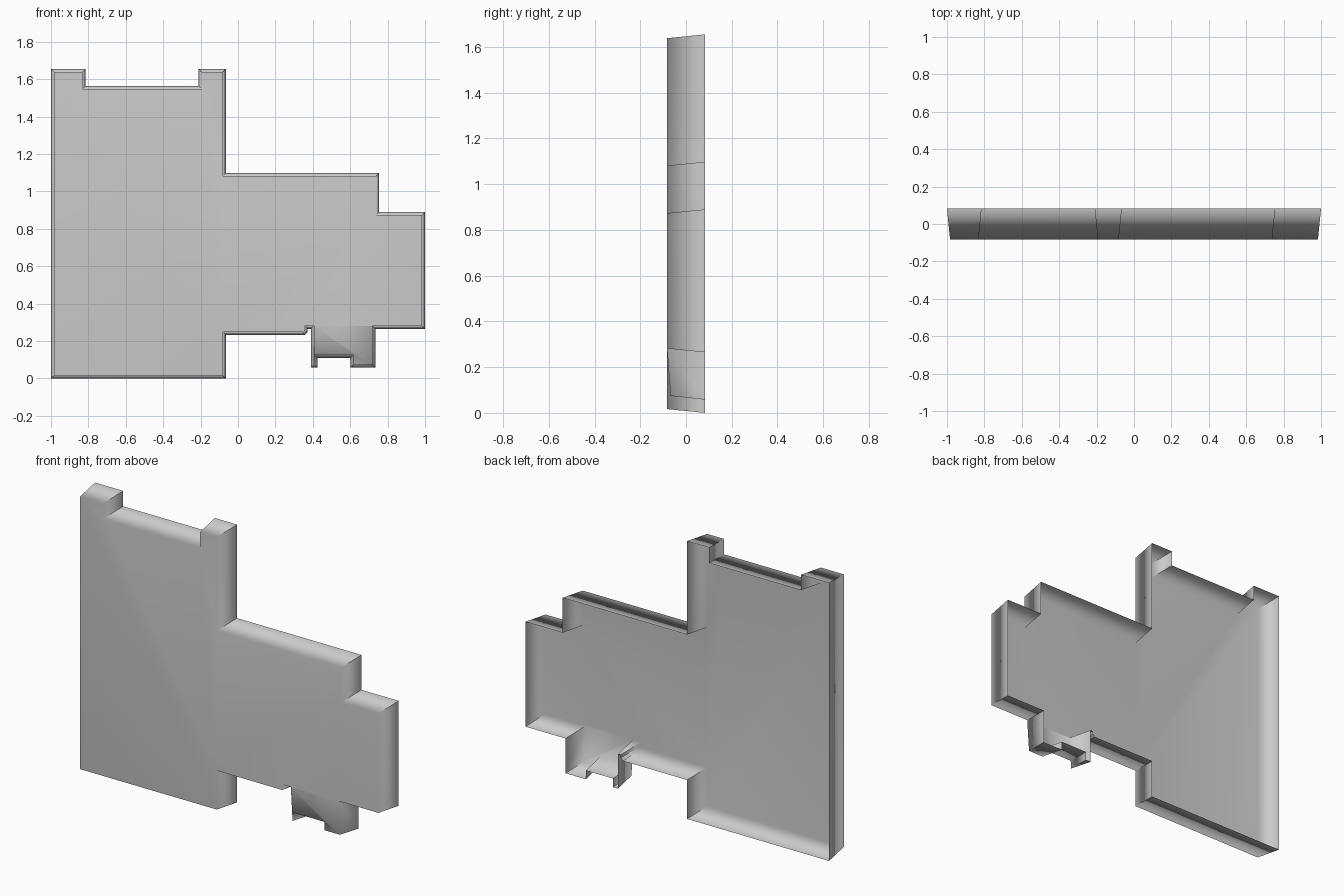
import bpy, bmesh
from mathutils import Vector

if "Cube" in bpy.data.objects:
    bpy.data.objects.remove(bpy.data.objects["Cube"])

BACK, FRONT, DRAFT = 0.083, -0.083, 0.0165

# Open back rim, counter-clockwise seen from the front (x, z)
rim = [(-1, 0), (-0.065, 0), (-0.065, 0.232), (0.357, 0.232), (0.372, 0.248),
       (0.372, 0.265),
       # hanging tab with its notch
       (0.39, 0.265), (0.39, 0.058), (0.424, 0.058), (0.424, 0.11),
       (0.602, 0.11), (0.602, 0.058), (0.735, 0.058), (0.735, 0.265),
       # stepped right side and top
       (1, 0.265), (1, 0.89), (0.755, 0.89), (0.755, 1.098), (-0.065, 1.098),
       (-0.065, 1.655), (-0.21, 1.655), (-0.21, 1.563), (-0.815, 1.563),
       (-0.815, 1.655), (-1, 1.655)]
TAB_START, TAB_END = 6, 13


def inset(points, d):
    """Mitred inward offset of a counter-clockwise outline."""
    pts = [Vector(p) for p in points]
    out = []
    for i, p in enumerate(pts):
        a = (p - pts[i - 1]).normalized()
        b = (pts[(i + 1) % len(pts)] - p).normalized()
        na, nb = Vector((-a.y, a.x)), Vector((-b.y, b.x))
        out.append(p + (na + nb) * d / (1 + na.dot(nb)))
    return out


bm = bmesh.new()
face_outline = inset(rim, DRAFT)
fold_z = face_outline[TAB_START].y
back = [bm.verts.new((x, BACK, z)) for x, z in rim]
front = []
for i, p in enumerate(face_outline):
    # the tab panel leans back towards its lower end
    lean = 0.075 * (fold_z - p.y) if TAB_START <= i <= TAB_END else 0
    front.append(bm.verts.new((p.x, FRONT + lean, p.y)))

# Drafted side walls
n = len(rim)
for i in range(n):
    j = (i + 1) % n
    bm.faces.new((back[i], back[j], front[j], front[i]))
    bm.edges.get((back[i], front[i])).smooth = False

# Main front panel and tab panel share the fold edge
bm.faces.new(front[:TAB_START + 1] + front[TAB_END:])
bm.faces.new(front[TAB_START:TAB_END + 1])
bm.edges.get((front[TAB_START], front[TAB_END])).smooth = False
for f in bm.faces:
    f.smooth = True
bmesh.ops.recalc_face_normals(bm, faces=bm.faces)
main = max(bm.faces, key=lambda f: f.calc_area())
if main.normal.y > 0:
    bmesh.ops.reverse_faces(bm, faces=bm.faces)

mesh = bpy.data.meshes.new("panel_shell")
bm.to_mesh(mesh)
bm.free()
shell = bpy.data.objects.new("panel_shell", mesh)
bpy.context.collection.objects.link(shell)

# Soft shading from the flat panel into the walls
wn = shell.modifiers.new("weighted_normals", 'WEIGHTED_NORMAL')
wn.keep_sharp = True
